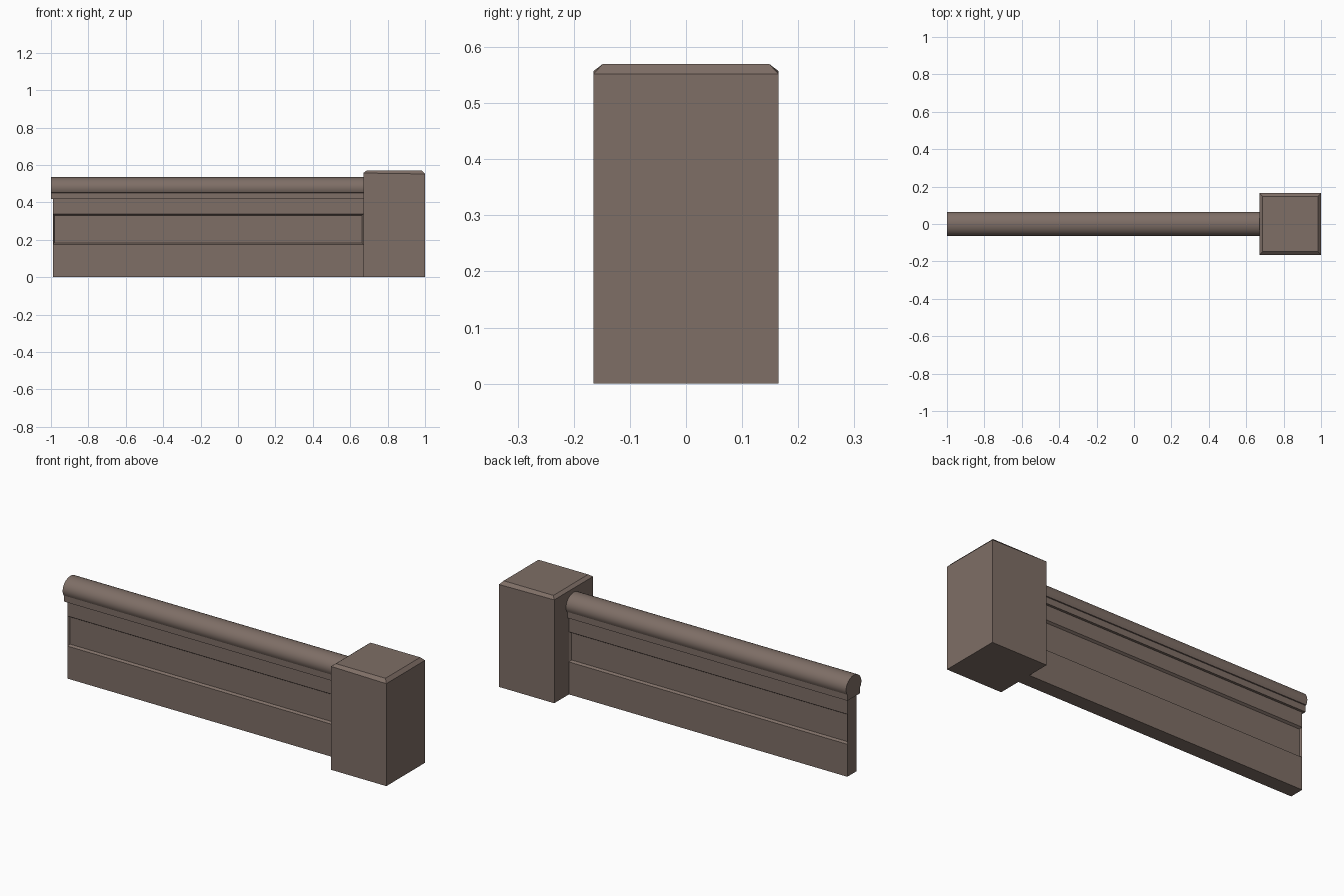
import bpy, bmesh, math

if "Cube" in bpy.data.objects:
    bpy.data.objects.remove(bpy.data.objects["Cube"])

stone = bpy.data.materials.new("warm grey stone")
stone.diffuse_color = (0.21, 0.157, 0.133, 1)
stone.use_nodes = True
stone.node_tree.nodes["Principled BSDF"].inputs["Base Color"].default_value = stone.diffuse_color


def make(name, bm):
    bmesh.ops.recalc_face_normals(bm, faces=bm.faces)
    me = bpy.data.meshes.new(name)
    bm.to_mesh(me)
    bm.free()
    me.materials.append(stone)
    ob = bpy.data.objects.new(name, me)
    bpy.context.collection.objects.link(ob)
    return ob


def extrude_x(profile, x0, x1):
    """Extrude a closed (y, z) profile along x."""
    bm = bmesh.new()
    a = [bm.verts.new((x0, y, z)) for y, z in profile]
    b = [bm.verts.new((x1, y, z)) for y, z in profile]
    n = len(profile)
    bm.faces.new(a)
    bm.faces.new(b[::-1])
    for i in range(n):
        j = (i + 1) % n
        bm.faces.new((a[i], a[j], b[j], b[i]))
    return bm


# Wall: slab split into bands, the middle band inset into a sunken panel
T = 0.04
levels = (0, 0.175, 0.337, 0.43)
profile = [(-T, z) for z in levels] + [(T, z) for z in reversed(levels)]
bm = extrude_x(profile, -0.99, 0.67)
bmesh.ops.recalc_face_normals(bm, faces=bm.faces)
panels = [f for f in bm.faces if abs(f.normal.y) > 0.9
          and 0.2 < f.calc_center_median().z < 0.3]
bmesh.ops.inset_individual(bm, faces=panels, thickness=0.011, depth=-0.012)
make("wall_panel", bm)

# Coping: rounded roll on a narrow neck
ry, rz, cz, neck = 0.065, 0.057, 0.478, 0.053
start = -math.asin(0.45)
profile = [(neck, 0.417)]
steps = 20
for i in range(steps + 1):
    t = start + (math.pi - 2 * start) * i / steps
    profile.append((ry * math.cos(t), cz + rz * math.sin(t)))
profile.append((-neck, 0.417))
# straight neck sides up to the roll
profile.insert(1, (neck, 0.451))
profile.insert(-1, (-neck, 0.451))
coping = make("rounded_coping", extrude_x(profile, -1.0, 0.67))
bpy.context.view_layer.objects.active = coping
coping.select_set(True)
bpy.ops.object.shade_smooth_by_angle(angle=math.radians(35))

# Pillar: square post with a chamfered top, chamfer slightly lower on the outside
bm = bmesh.new()
rings = []
for inset, zl, zr in ((0, 0, 0), (0, 0.557, 0.552), (0.017, 0.57, 0.57)):
    x0, x1, y = 0.67 + inset, 1.0 - inset, 0.165 - inset
    rings.append([bm.verts.new(p) for p in
                  ((x0, -y, zl), (x1, -y, zr), (x1, y, zr), (x0, y, zl))])
bm.faces.new(rings[0])
bm.faces.new(rings[-1])
for lo, hi in zip(rings, rings[1:]):
    for i in range(4):
        j = (i + 1) % 4
        bm.faces.new((lo[i], lo[j], hi[j], hi[i]))
make("end_pillar", bm)
